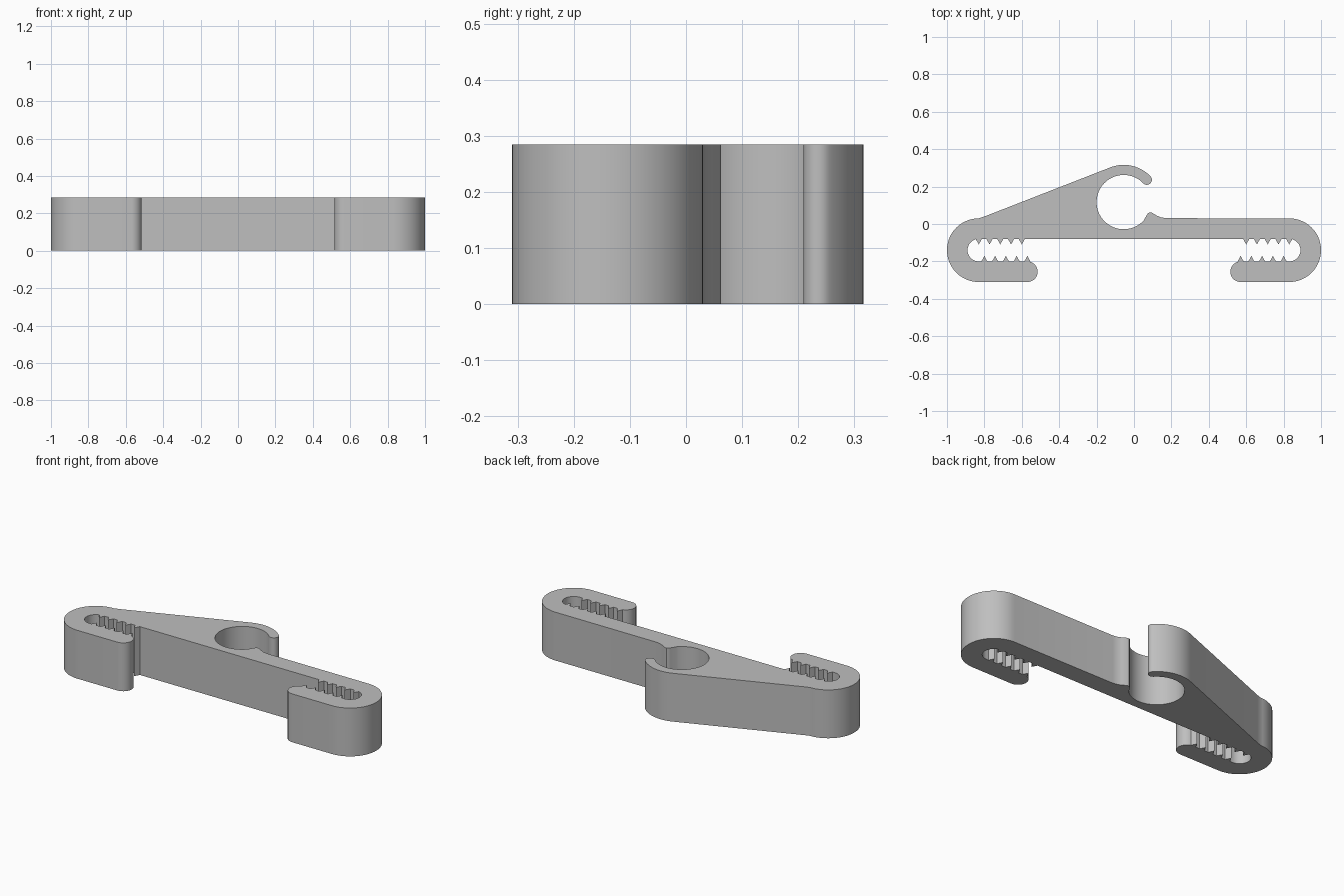
import bpy
import bmesh
from math import cos, sin, radians

HEIGHT = 0.285
JAW_X, JAW_Y = 0.83, -0.14      # centre of the rounded end of each jaw
RING = (-0.055, 0.117)          # centre of the snap-in ring

cube = bpy.data.objects.get("Cube")
if cube:
    bpy.data.objects.remove(cube, do_unlink=True)


def arc(cx, cy, r, start, end, steps=24):
    """Points along an arc, angles in degrees."""
    angles = [radians(start + (end - start) * i / steps) for i in range(steps + 1)]
    return [(cx + r * cos(a), cy + r * sin(a)) for a in angles]


def teeth(first_x, y, depth, count=5, pitch=0.0575, half=0.016):
    """Row of pointed teeth running towards +x."""
    points = []
    for i in range(count):
        x = first_x + i * pitch
        points += [(x - half, y), (x, y + depth), (x + half, y)]
    return points


# Gripping jaw: outer end, rounded tip, lower teeth, slot end, upper teeth
jaw = arc(JAW_X, JAW_Y, 0.17, 90, -90, 36)
jaw += arc(0.57, -0.255, 0.055, -90, -255, 18)
jaw += teeth(0.57, -0.20, 0.03)
jaw += arc(JAW_X, JAW_Y, 0.06, -90, 73)
jaw += reversed(teeth(0.60, -0.08, -0.03))
mirrored_jaw = [(-x, y) for x, y in reversed(jaw)]

# Open ring: sloped back into outer curve, rounded tip, inner hole, small lip
tip = 44
cx, cy = RING
ring = [(-0.80, 0.04)]
ring += arc(cx, cy, 0.199, 111.5, tip)
ring += arc(cx + 0.172 * cos(radians(tip)), cy + 0.172 * sin(radians(tip)),
            0.027, tip, tip - 180, 14)[1:-1]
ring += arc(cx, cy, 0.145, tip, 317, 56)
ring += [(0.068, 0.047), (0.075, 0.057), (0.085, 0.062), (0.097, 0.06),
         (0.12, 0.046), (0.142, 0.036), (0.17, 0.031)]

# Extrude the whole outline into the clip
bm = bmesh.new()
base = bm.faces.new([bm.verts.new((x, y, 0)) for x, y in jaw + mirrored_jaw + ring])
top = bmesh.ops.extrude_face_region(bm, geom=[base], use_keep_orig=True)
bmesh.ops.translate(bm, vec=(0, 0, HEIGHT),
                    verts=[v for v in top["geom"] if isinstance(v, bmesh.types.BMVert)])
bmesh.ops.recalc_face_normals(bm, faces=bm.faces)
mesh = bpy.data.meshes.new("double_jaw_clip")
bm.to_mesh(mesh)
bm.free()

# Plain grey plastic
grey = bpy.data.materials.new("grey plastic")
grey.use_nodes = True
color = (0.52, 0.52, 0.52, 1)
grey.diffuse_color = color
for node in grey.node_tree.nodes:
    if node.type == "BSDF_PRINCIPLED":
        node.inputs["Base Color"].default_value = color
mesh.materials.append(grey)

clip = bpy.data.objects.new("double_jaw_clip", mesh)
bpy.context.collection.objects.link(clip)
bpy.ops.object.select_all(action="DESELECT")
clip.select_set(True)
bpy.context.view_layer.objects.active = clip
bpy.ops.object.shade_smooth_by_angle(angle=radians(30))
